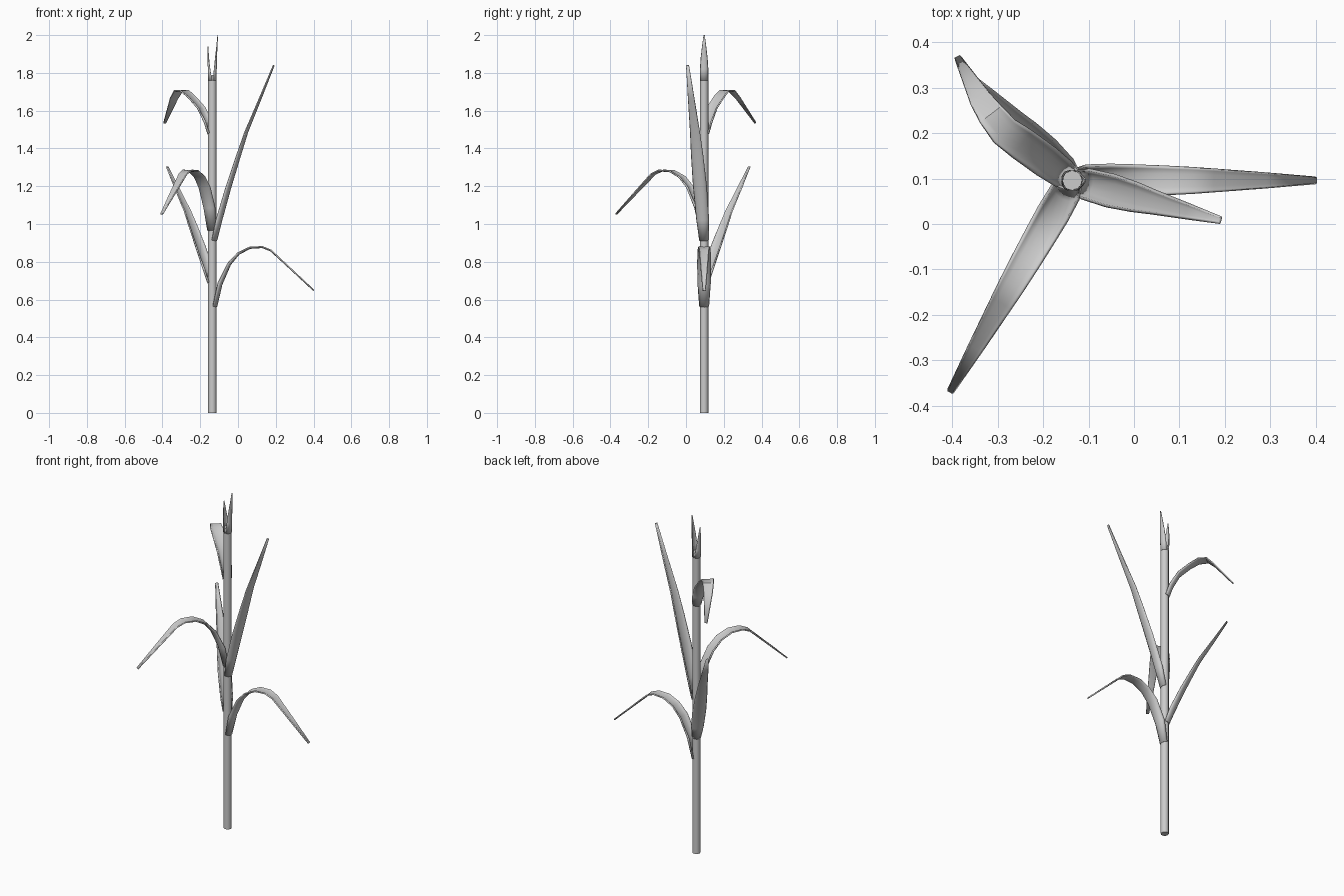
import bpy, bmesh
from math import sin, cos, pi, radians
from mathutils import Vector

if "Cube" in bpy.data.objects:
    bpy.data.objects.remove(bpy.data.objects["Cube"])

CX, CY = -0.136, 0.096      # stalk axis
R = 0.022                   # stalk radius


def finish(name, bm, thick=0):
    bmesh.ops.recalc_face_normals(bm, faces=bm.faces)
    me = bpy.data.meshes.new(name)
    bm.to_mesh(me)
    bm.free()
    ob = bpy.data.objects.new(name, me)
    bpy.context.collection.objects.link(ob)
    if thick:
        m = ob.modifiers.new("thickness", 'SOLIDIFY')
        m.thickness = thick
        m.offset = 0
    bpy.ops.object.select_all(action='DESELECT')
    ob.select_set(True)
    bpy.context.view_layer.objects.active = ob
    bpy.ops.object.shade_smooth_by_angle(angle=radians(40))
    return ob


def leaf(name, base_z, azimuth, profile, zscale=1, bends=None, thick=0.007):
    """Cupped strip: profile rows are (radius, rise, width, cup depth)."""
    bends = bends or [0] * len(profile)
    spine = []
    for (r, z, w, d), b in zip(profile, bends):
        a = radians(azimuth + b)
        spine.append(Vector((CX + r * cos(a), CY + r * sin(a), base_z + z * zscale)))
    bm = bmesh.new()
    rows = []
    for i, p in enumerate(spine):
        tan = (spine[min(i + 1, len(spine) - 1)] - spine[max(i - 1, 0)]).normalized()
        a = radians(azimuth)
        flat = Vector((tan.x, tan.y, 0))
        if not any(bends) or flat.length < 0.05:
            flat = Vector((cos(a), sin(a), 0))
        side = Vector((-flat.y, flat.x, 0)).normalized()
        inner = tan.cross(side).normalized()
        w, d = profile[i][2:]
        row = []
        for k in range(7):
            t = -pi / 2 + pi * k / 6
            row.append(bm.verts.new(p + side * (w / 2 * sin(t)) + inner * (d * (1 - cos(t)))))
        rows.append(row)
    for a, b in zip(rows, rows[1:]):
        for k in range(6):
            bm.faces.new((a[k], a[k + 1], b[k + 1], b[k]))
    return finish(name, bm, thick)


# stalk
bm = bmesh.new()
bmesh.ops.create_cone(bm, cap_ends=True, segments=12, radius1=R, radius2=R, depth=1.79)
bmesh.ops.translate(bm, verts=bm.verts, vec=(CX, CY, 0.895))
finish("stalk", bm)

# leaf profiles: arching, upright, short arching
arch = [(.022, 0, .046, .02), (.05, .12, .064, .022), (.095, .225, .068, .015),
        (.14, .28, .066, .009), (.2, .312, .062, .006), (.265, .316, .056, .004),
        (.31, .298, .05, .003), (.425, .192, .033, .002), (.537, .088, .014, .001)]
upright = [(.022, 0, .046, .02), (.05, .11, .064, .022), (.1, .29, .07, .015),
           (.15, .45, .062, .01), (.19, .575, .05, .006), (.265, .755, .032, .003),
           (.337, .93, .013, .001)]
short = [(.022, 0, .046, .02), (.042, .06, .06, .02), (.08, .135, .068, .013),
         (.14, .195, .07, .007), (.185, .229, .066, .004), (.23, .229, .058, .003),
         (.27, .19, .048, .002), (.37, .06, .014, .001)]

leaf("lower_arching_leaf", 0.56, 0, arch)
leaf("middle_arching_leaf", 0.965, 240, arch)
leaf("tall_upright_leaf", 0.91, -15, upright)
leaf("lower_upright_leaf", 0.685, 135, upright, 0.665)
leaf("top_arching_leaf", 1.475, 144, short, 1, [0, 0, 0, 0, 0, -3, -5.5, -11])

# pair of split blades at the tip
blade = [(.022, 0, .042, .02), (.022, .25, .042, .013), (.023, .5, .034, .008),
         (.026, .75, .02, .004), (.029, 1, .004, .001)]
leaf("tip_blade_right", 1.76, 0, blade, 0.24, thick=0.003)
blade_left = [(min(r, .023), z, w, d) for r, z, w, d in blade]
leaf("tip_blade_left", 1.76, 180, blade_left, 0.18, thick=0.003)
